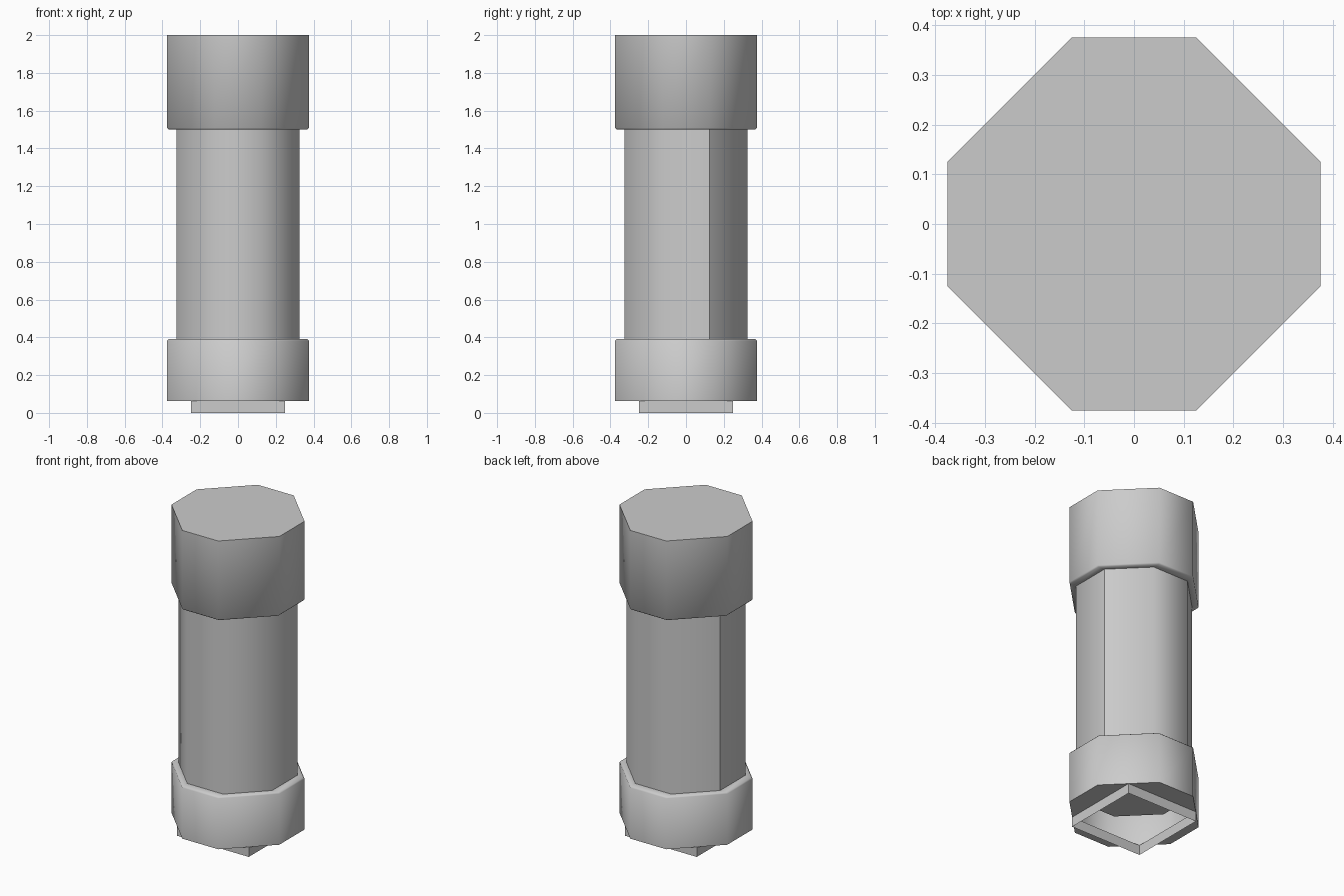
import bpy
import bmesh

cube = bpy.data.objects.get("Cube")
if cube:
    bpy.data.objects.remove(cube, do_unlink=True)

grey = bpy.data.materials.new("light_grey")
grey.use_nodes = True
tone = (0.6, 0.6, 0.6, 1)
grey.diffuse_color = tone
grey.node_tree.nodes["Principled BSDF"].inputs["Base Color"].default_value = tone

FLAT = 0.125  # half the width of each straight side


def octagon(r):
    """Eight corners, counter-clockwise from the right side."""
    f = FLAT
    return [(r, -f), (r, f), (f, r), (-f, r), (-r, f), (-r, -f), (-f, -r), (f, -r)]


def square(r):
    """Square written with eight corners so it bridges to an octagon."""
    f = FLAT
    return [(r, -r), (r, r), (r, r), (-r, r), (-r, r), (-r, -r), (-r, -r), (r, -r)]


def loft(name, rings, close_top=False, close_bottom=False, sharp_rings=(), sharp_columns=()):
    """Bridge rings of corners, listed bottom to top as (corners, z)."""
    bm = bmesh.new()
    loops = [[bm.verts.new((x, y, z)) for x, y in pts] for pts, z in rings]
    for low, high in zip(loops, loops[1:]):
        for i in range(len(low)):
            j = (i + 1) % len(low)
            bm.faces.new((low[i], low[j], high[j], high[i]))
    if close_top:
        bm.faces.new(loops[-1])
    if close_bottom:
        bm.faces.new(loops[0][::-1])
    for f in bm.faces:
        f.smooth = True
    # Creases run round chosen rings and up chosen corners
    for k in sharp_rings:
        ring = set(loops[k])
        for e in bm.edges:
            if set(e.verts) <= ring:
                e.smooth = False
    for i in sharp_columns:
        column = {loop[i] for loop in loops}
        for e in bm.edges:
            if set(e.verts) <= column:
                e.smooth = False
    bmesh.ops.remove_doubles(bm, verts=bm.verts, dist=0.0001)
    mesh = bpy.data.meshes.new(name)
    bm.to_mesh(mesh)
    bm.free()
    mesh.materials.append(grey)
    obj = bpy.data.objects.new(name, mesh)
    bpy.context.collection.objects.link(obj)
    return obj


# Open square foot
corners = [(0.25, -0.25), (0.25, 0.25), (-0.25, 0.25), (-0.25, -0.25)]
loft("foot", [(corners, 0), (corners, 0.0625)], sharp_columns=range(4))

# Lower collar: underside with a square opening, side, softened upper rim
loft("lower_collar",
     [(square(0.25), 0.0625), (octagon(0.375), 0.0625), (octagon(0.375), 0.382),
      (octagon(0.367), 0.39), (octagon(0.325), 0.39)],
     sharp_rings=(1,))

# Tube, creased on both sides of its back
loft("body", [(octagon(0.325), 0.24), (octagon(0.325), 1.5)],
     close_bottom=True, sharp_rings=(0,), sharp_columns=(1, 4))

# Top cap: softened lower rim, side, flat lid
loft("top_cap",
     [(octagon(0.325), 1.5), (octagon(0.367), 1.5), (octagon(0.375), 1.508),
      (octagon(0.375), 2.0)],
     close_top=True, sharp_rings=(3,))
